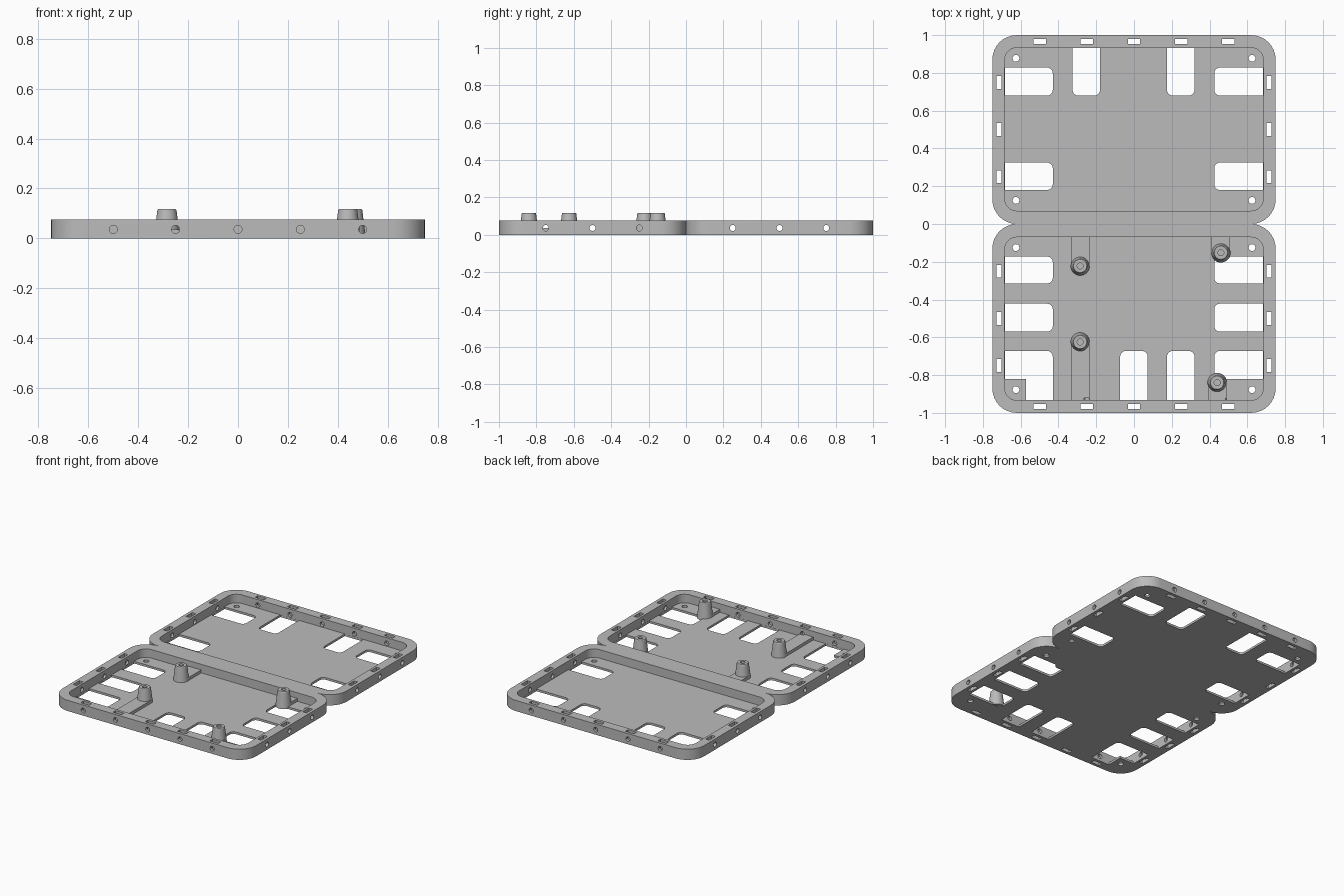
import bpy, bmesh, math
from mathutils import Matrix, Vector

old = bpy.data.objects.get("Cube")
if old:
    bpy.data.objects.remove(old, do_unlink=True)

grey = bpy.data.materials.new("plain_grey")
grey.use_nodes = True
colour = (0.5, 0.5, 0.5, 1)
grey.diffuse_color = colour
grey.node_tree.nodes["Principled BSDF"].inputs["Base Color"].default_value = colour

HEIGHT, FLOOR, HOLE_Z = 0.075, 0.015, 0.036
INNER_X, INNER_NEAR, INNER_FAR = 0.685, 0.07, 0.933


def make_object(name, bm):
    bmesh.ops.recalc_face_normals(bm, faces=bm.faces)
    mesh = bpy.data.meshes.new(name)
    bm.to_mesh(mesh)
    bm.free()
    mesh.materials.append(grey)
    obj = bpy.data.objects.new(name, mesh)
    bpy.context.collection.objects.link(obj)
    return obj


def add_block(bm, xs, ys, zs, radius=0, square_side=None):
    """Upright block with rounded corners, except along one square side."""
    x0, x1 = sorted(xs)
    y0, y1 = sorted(ys)
    corners = [(x1, y1, "E", "N"), (x0, y1, "W", "N"), (x0, y0, "W", "S"), (x1, y0, "E", "S")]
    outline = []
    for i, (x, y, h, v) in enumerate(corners):
        if radius == 0 or square_side in (h, v):
            outline.append((x, y))
            continue
        cx = x - radius if h == "E" else x + radius
        cy = y - radius if v == "N" else y + radius
        for k in range(9):
            a = math.pi / 2 * (i + k / 8)
            outline.append((cx + radius * math.cos(a), cy + radius * math.sin(a)))
    face = bm.faces.new([bm.verts.new((x, y, zs[0])) for x, y in outline])
    top = bmesh.ops.extrude_face_region(bm, geom=[face])["geom"]
    bmesh.ops.translate(bm, vec=(0, 0, zs[1] - zs[0]),
                        verts=[e for e in top if isinstance(e, bmesh.types.BMVert)])


def add_rod(bm, centre, axis, radius, length):
    turn = Vector((0, 0, 1)).rotation_difference(Vector(axis)).to_matrix().to_4x4()
    bmesh.ops.create_cone(bm, cap_ends=True, segments=24, radius1=radius, radius2=radius,
                          depth=length, matrix=Matrix.Translation(centre) @ turn)


def cut(obj, cutter):
    mod = obj.modifiers.new("cut", 'BOOLEAN')
    mod.operation = 'DIFFERENCE'
    mod.solver = 'EXACT'
    mod.object = cutter
    bpy.context.view_layer.objects.active = obj
    bpy.ops.object.modifier_apply(modifier=mod.name)


def smooth(obj):
    bpy.ops.object.select_all(action='DESELECT')
    obj.select_set(True)
    bpy.context.view_layer.objects.active = obj
    bpy.ops.object.shade_smooth_by_angle(angle=math.radians(30))


# Window openings: x range, y range, side that meets the wall
WALL_X = INNER_X - 0.001
WALL_Y = INNER_FAR - 0.001
left_x, right_x = (0.425, WALL_X), (-WALL_X, -0.43)
back_windows = [(x, y, side) for y in ((0.18, 0.325), (0.68, 0.828))
                for x, side in ((left_x, "E"), (right_x, "W"))]
back_windows += [(x, (0.68, WALL_Y), "N") for x in ((-0.325, -0.18), (0.175, 0.32))]
front_windows = [(x, y, side) for y in ((-0.315, -0.172), (-0.57, -0.422), (-0.82, -0.672))
                 for x, side in ((left_x, "E"), (right_x, "W"))]
front_windows += [(x, (-WALL_Y, -0.672), "S") for x in ((-0.073, 0.072), (0.175, 0.32))]

side_hole_cutters = {}
for name, s, windows in (("back_tray", 1, back_windows), ("front_tray", -1, front_windows)):
    # Tray shell
    bm = bmesh.new()
    add_block(bm, (-0.75, 0.75), (0, s), (0, HEIGHT), 0.13)
    tray = make_object(name, bm)

    # Pocket inside the rim
    pocket = bmesh.new()
    add_block(pocket, (-INNER_X, INNER_X), (s * INNER_NEAR, s * INNER_FAR), (FLOOR, 0.2), 0.065)

    # Floor windows and corner screw holes
    openings = bmesh.new()
    for xs, ys, side in windows:
        add_block(openings, xs, ys, (-0.1, 0.03), 0.03, side)
    for x in (-0.625, 0.625):
        for y in (0.125, 0.877):
            add_rod(openings, (x, s * y, 0), (0, 0, 1), 0.018, 0.06)

    # Rim slots, plus the corner extension of one front window
    slots = bmesh.new()
    for x in (-0.5, -0.25, 0, 0.25, 0.5):
        add_block(slots, (x - 0.033, x + 0.033), (s * 0.952, s * 0.98), (-0.1, 0.2))
    for x in (-0.715, 0.715):
        for y in (0.25, 0.5, 0.75):
            add_block(slots, (x - 0.014, x + 0.014), (s * y - 0.034, s * y + 0.034), (-0.1, 0.2))
    if s < 0:
        add_block(slots, (-0.572, -0.43), (-WALL_Y, -0.75), (-0.1, 0.03))

    # Round holes through the outer walls
    holes = bmesh.new()
    for x in (-0.5, -0.25, 0, 0.25, 0.5):
        add_rod(holes, (x, s * 0.985, HOLE_Z), (0, 1, 0), 0.016, 0.13)
    for x in (-0.73, 0.73):
        for y in (0.25, 0.5, 0.75):
            add_rod(holes, (x, s * y, HOLE_Z), (1, 0, 0), 0.016, 0.13)

    for part, shape in (("pocket", pocket), ("openings", openings), ("slots", slots), ("holes", holes)):
        cutter = make_object(name + "_" + part + "_cutter", shape)
        cutter.hide_render = True
        cut(tray, cutter)
        if part == "holes" and s < 0:
            front_holes = cutter
        else:
            bpy.data.objects.remove(cutter, do_unlink=True)
    smooth(tray)

# Standoffs, each with a low rib running to the nearest wall
POST = [(0, 0.002), (0.052, 0.002), (0.0385, 0.113), (0.035, 0.117), (0.016, 0.117), (0.016, 0.05), (0, 0.05)]
posts = [("rear_right", -0.285, -0.222, -0.06), ("front_right", -0.285, -0.625, -0.94),
         ("rear_left", 0.46, -0.152, -0.06), ("front_left", 0.44, -0.84, -0.94)]
for name, x, y, wall_y in posts:
    bm = bmesh.new()
    verts = [bm.verts.new((r, 0, z)) for r, z in POST]
    edges = [bm.edges.new(pair) for pair in zip(verts, verts[1:])]
    bmesh.ops.spin(bm, geom=verts + edges, cent=(0, 0, 0), axis=(0, 0, 1),
                   angle=math.tau, steps=32, use_duplicate=False)
    bmesh.ops.remove_doubles(bm, verts=bm.verts, dist=0.0001)
    bmesh.ops.translate(bm, vec=(x, y, 0), verts=bm.verts)
    smooth(make_object(name + "_standoff", bm))

    bm = bmesh.new()
    add_block(bm, (x - 0.049, x + 0.049), (y, wall_y), (0.001, HOLE_Z))
    rib = make_object(name + "_rib", bm)
    if wall_y < -0.5:
        cut(rib, front_holes)
bpy.data.objects.remove(front_holes, do_unlink=True)
